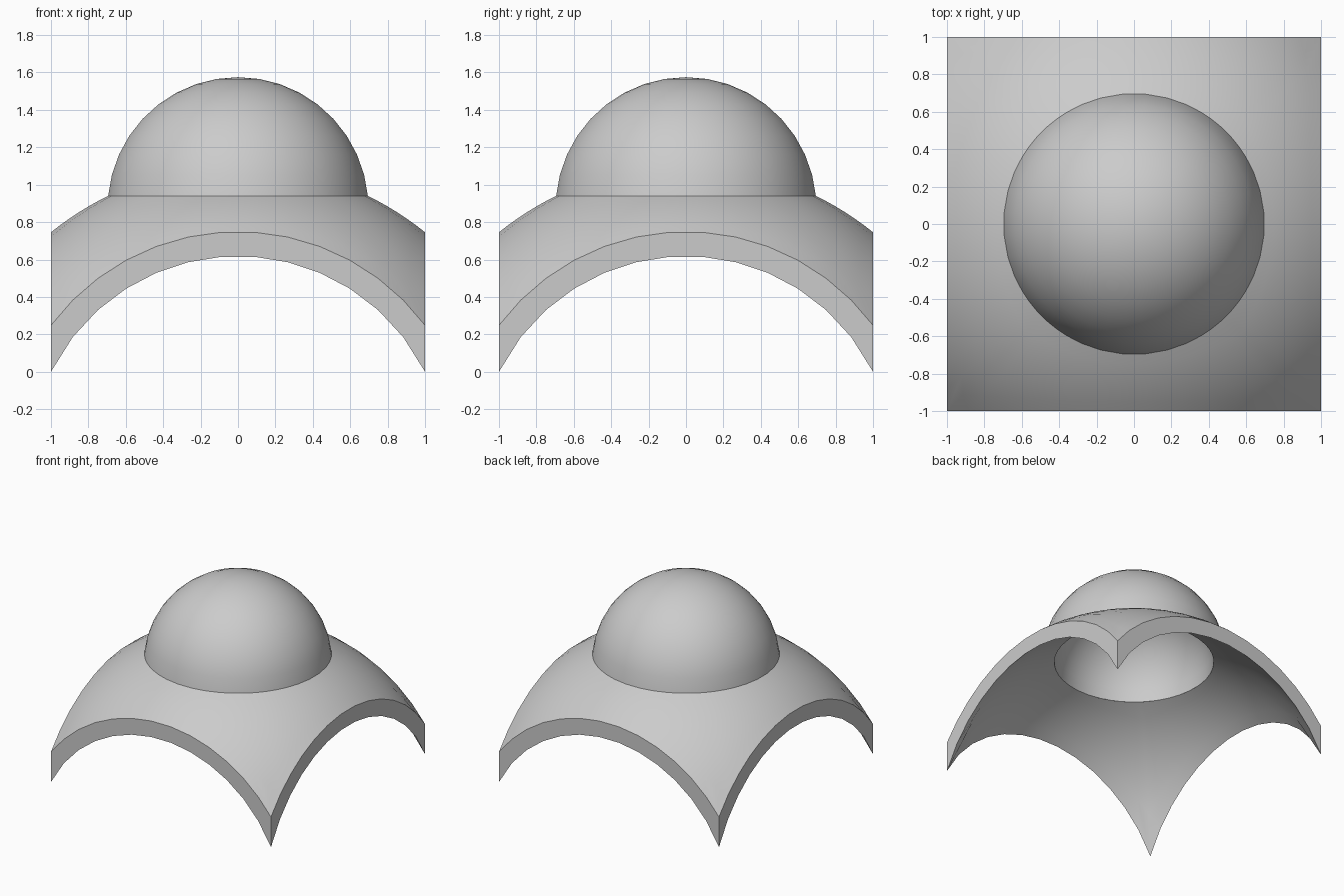
import bpy, bmesh, math

if "Cube" in bpy.data.objects:
    bpy.data.objects.remove(bpy.data.objects["Cube"])

BASE_Z = -0.5                      # centre of the big spherical shell
R_OUT, R_IN = 1.6, 1.5             # shell radii
DOME_Z, D_OUT, D_IN = 0.875, 0.7, 0.6
SIDE = 13                          # segments along each arch

# square outline, counter-clockwise, spaced evenly along the arch curve
half = math.asin(0.8)
outline = []
for q in range(4):
    for i in range(SIDE):
        t = 1.25 * math.sin(-half + 2 * half * i / SIDE)
        outline.append([(t, -1), (1, t), (-t, 1), (-1, -t)][q])


def shell_z(radius, r):
    return BASE_Z + math.sqrt(max(radius ** 2 - r ** 2, 0))


def shell_ring(radius, r0, k):
    """Ring on the shell, blended from the dome circle (k=0) to the square (k=1)."""
    ring = []
    for x, y in outline:
        d = math.hypot(x, y)
        r = r0 + (d - r0) * k
        ring.append((x / d * r, y / d * r, shell_z(radius, r)))
    return ring


def dome_ring(radius, a):
    """Ring on the dome at angle a from its top."""
    r, z = radius * math.sin(a), DOME_Z + radius * math.cos(a)
    return [(x / math.hypot(x, y) * r, y / math.hypot(x, y) * r, z) for x, y in outline]


def build(name, lofts):
    bm = bmesh.new()
    for rings in lofts:
        vs = [[bm.verts.new(p) for p in ring] for ring in rings]
        n = len(outline)
        for a, b in zip(vs, vs[1:]):
            for i in range(n):
                j = (i + 1) % n
                bm.faces.new((a[i], b[i], b[j], a[j]))
    bmesh.ops.remove_doubles(bm, verts=bm.verts, dist=1e-5)
    mesh = bpy.data.meshes.new(name)
    bm.to_mesh(mesh)
    bm.free()
    ob = bpy.data.objects.new(name, mesh)
    bpy.context.collection.objects.link(ob)
    bpy.ops.object.select_all(action='DESELECT')
    ob.select_set(True)
    bpy.context.view_layer.objects.active = ob
    bpy.ops.object.shade_smooth_by_angle(angle=math.radians(30))


# circle where the outer dome meets the outer shell (two spheres)
dist = DOME_Z - BASE_Z
seam_z = BASE_Z + (dist ** 2 + R_OUT ** 2 - D_OUT ** 2) / (2 * dist)
seam_a = math.acos((seam_z - DOME_Z) / D_OUT)
seam_r = D_OUT * math.sin(seam_a)

# four-cornered shell: outer skin, flat arch rims, inner skin
K = 6
shell = [shell_ring(R_OUT, seam_r, i / K) for i in range(K + 1)]
shell += [shell_ring(R_IN, D_IN, 1 - i / K) for i in range(K + 1)]
build("pendentive_shell", [shell])

# hollow dome: outer and inner skins
M = 9
build("dome", [
    [dome_ring(D_OUT, seam_a * i / M) for i in range(M + 1)],
    [dome_ring(D_IN, math.pi / 2 * (1 - i / M)) for i in range(M + 1)],
])
